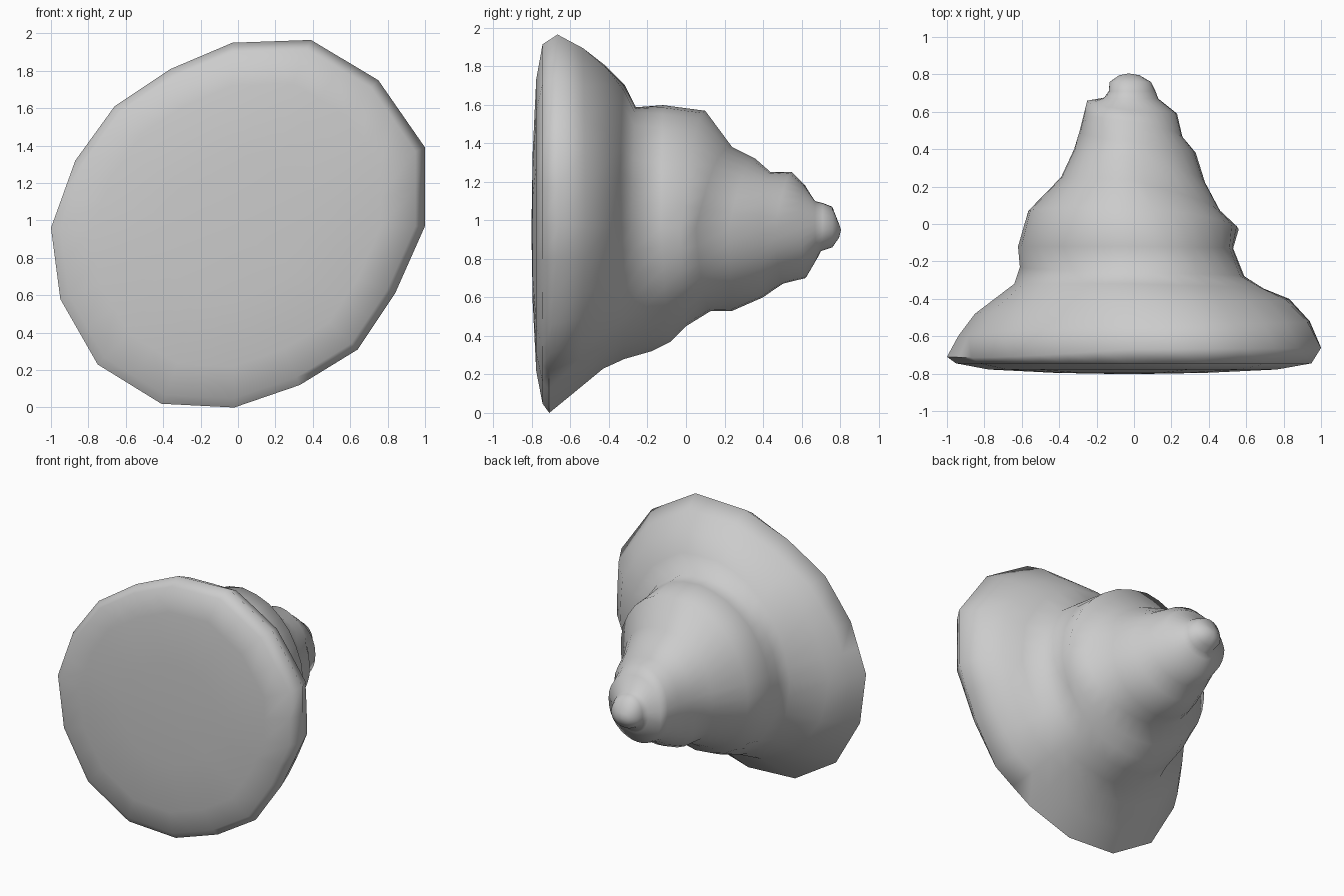
import bpy, bmesh, math

if "Cube" in bpy.data.objects:
    bpy.data.objects.remove(bpy.data.objects["Cube"])

CX, CZ = -0.03, 0.95      # shell axis runs along y through this point

# Mouth outline (x, z)
rim = [(1, .97), (1, 1.39), (.75, 1.75), (.39, 1.965), (-.03, 1.95), (-.36, 1.81),
       (-.66, 1.61), (-.87, 1.32), (-1, .96), (-.95, .58), (-.75, .23), (-.41, .02),
       (-.02, 0), (.33, .12), (.64, .31), (.84, .61)]
# Midpoints keep the straight mouth edges but let the whorls become rounder
outline = []
for a, b in zip(rim, rim[1:] + rim[:1]):
    outline += [a, ((a[0] + b[0]) / 2, (a[1] + b[1]) / 2)]

# Whorl profiles (y, coordinate) on the four sides, rim to tip
right = [(-.66, 1), (-.52, .94), (-.40, .83), (-.35, .70), (-.28, .59), (-.13, .53),
         (-.03, .56), (.05, .47), (.22, .38), (.38, .33), (.46, .26), (.59, .23),
         (.67, .13), (.71, .115), (.76, .09), (.795, .03)]
top = [(-.67, 1.96), (-.54, 1.90), (-.42, 1.81), (-.32, 1.71), (-.26, 1.59), (-.12, 1.60),
       (.10, 1.57), (.24, 1.38), (.36, 1.32), (.44, 1.25), (.55, 1.25), (.61, 1.19),
       (.67, 1.10), (.71, 1.09), (.76, 1.07), (.795, .98)]
left = [(-.71, -1), (-.60, -.94), (-.48, -.85), (-.32, -.64), (-.23, -.61), (-.12, -.62),
        (.07, -.565), (.25, -.39), (.40, -.32), (.50, -.29), (.60, -.265), (.66, -.25),
        (.675, -.16), (.71, -.135), (.76, -.13), (.795, -.08)]
bottom = [(-.71, 0), (-.57, .115), (-.43, .23), (-.32, .28), (-.18, .32), (-.08, .37),
          (.0, .45), (.13, .53), (.24, .53), (.40, .60), (.50, .67), (.62, .70),
          (.68, .80), (.70, .84), (.76, .86), (.795, .91)]
sides = [[(y, abs(v - c)) for y, v in p]
         for p, c in ((right, CX), (top, CZ), (left, CX), (bottom, CZ))]


def sample(k, angle):
    """Blend the four profiles around the axis: returns (y, radius)."""
    q = (angle % math.tau) / (math.pi / 2)
    i = int(q) % 4
    t = q - int(q)
    a, b = sides[i][k], sides[(i + 1) % 4][k]
    s = math.sin(t * math.pi / 2) ** 2
    return a[0] + (b[0] - a[0]) * t, a[1] + (b[1] - a[1]) * s


bm = bmesh.new()
polar = [(math.atan2(z - CZ, x - CX), math.hypot(x - CX, z - CZ)) for x, z in outline]
rings = []

# Closed, slightly domed mouth
for scale, depth in ((.4, -.796), (.77, -.778), (.95, -.745)):
    rings.append([bm.verts.new((CX + (x - CX) * scale, depth, CZ + (z - CZ) * scale))
                  for x, z in outline])

# Whorls, fading from the mouth outline to a rounder section
for k in range(len(top)):
    w = max(0, 1 - k / 7)
    ring = []
    for ang, r0 in polar:
        y, r = sample(k, ang)
        r *= 1 + w * (r0 / sample(0, ang)[1] - 1)
        if k == 0:   # lip leans forward at lower right and upper left
            y -= .02 * max(0, -math.sin(2 * ang))
        ring.append(bm.verts.new((CX + r * math.cos(ang), y, CZ + r * math.sin(ang))))
    rings.append(ring)

n = len(outline)
for a, b in zip(rings, rings[1:]):
    for i in range(n):
        j = (i + 1) % n
        bm.faces.new((a[i], a[j], b[j], b[i]))

# End caps
for ring, y in ((rings[0], -.803), (rings[-1], .805)):
    pole = bm.verts.new((CX, y, CZ))
    for i in range(n):
        bm.faces.new((ring[i], ring[(i + 1) % n], pole))
bmesh.ops.recalc_face_normals(bm, faces=bm.faces)

mesh = bpy.data.meshes.new("spiral_shell")
bm.to_mesh(mesh)
bm.free()
shell = bpy.data.objects.new("spiral_shell", mesh)
bpy.context.collection.objects.link(shell)
bpy.context.view_layer.objects.active = shell
shell.select_set(True)
bpy.ops.object.shade_smooth_by_angle(angle=math.radians(75))
